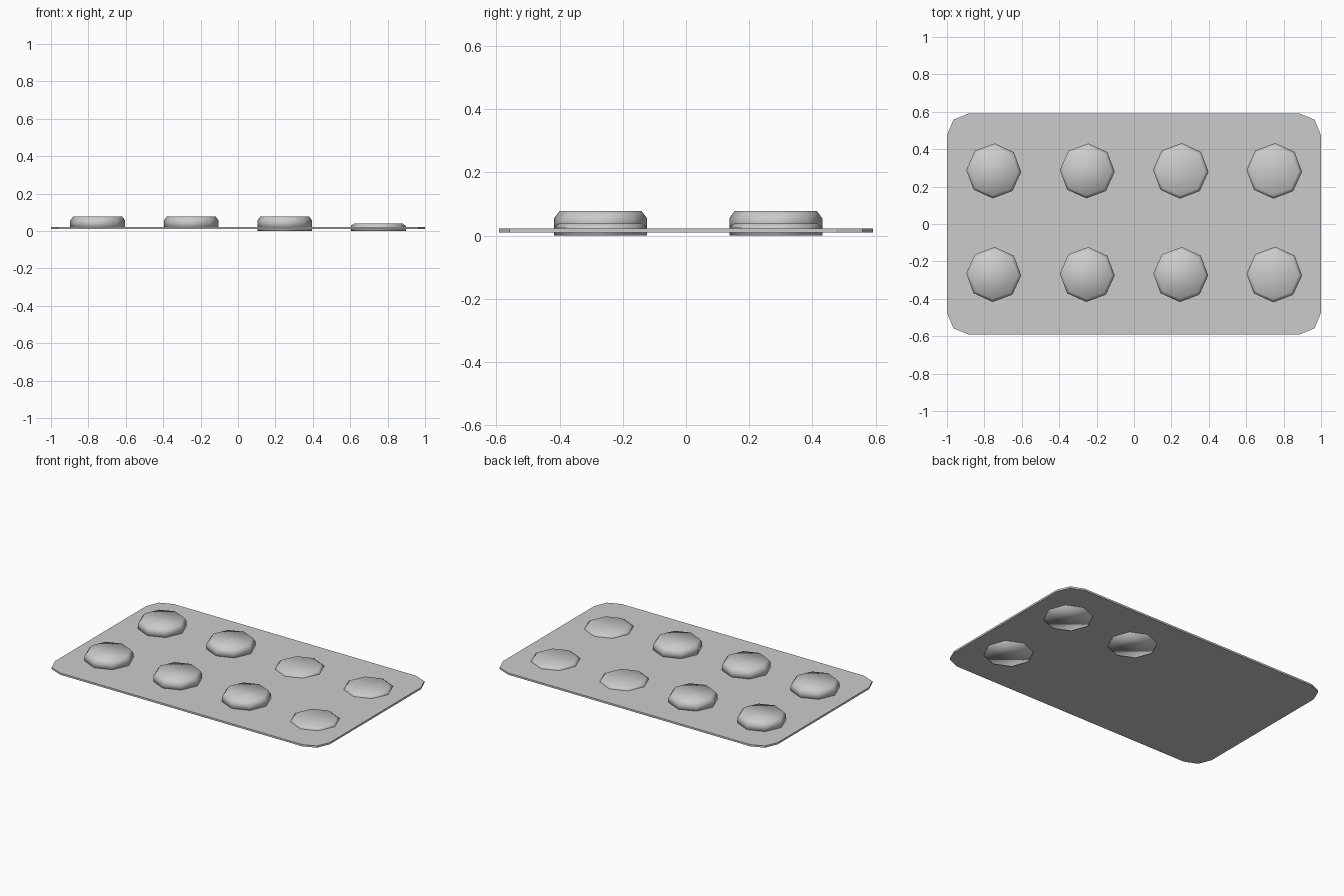
import bpy, bmesh, math

if "Cube" in bpy.data.objects:
    bpy.data.objects.remove(bpy.data.objects["Cube"])

def make_object(name, bm, smooth):
    bmesh.ops.recalc_face_normals(bm, faces=bm.faces[:])
    for f in bm.faces:
        f.smooth = smooth
    me = bpy.data.meshes.new(name)
    bm.to_mesh(me)
    bm.free()
    ob = bpy.data.objects.new(name, me)
    bpy.context.collection.objects.link(ob)
    return ob

def stack_rings(name, rings, smooth):
    """Bridge equal-length point rings and cap both ends."""
    bm = bmesh.new()
    loops = [[bm.verts.new(p) for p in ring] for ring in rings]
    n = len(loops[0])
    for a, b in zip(loops, loops[1:]):
        for i in range(n):
            j = (i + 1) % n
            bm.faces.new((a[i], a[j], b[j], b[i]))
    bm.faces.new(loops[0][::-1])
    bm.faces.new(loops[-1])
    return make_object(name, bm, smooth)

# thin backing sheet with rounded low-poly corners
HX, HY, R = 1.0, 0.592, 0.118
outline = []
for k, (sx, sy) in enumerate([(1, 1), (-1, 1), (-1, -1), (1, -1)]):
    for s in range(3):
        a = math.radians(90 * k + 45 * s)
        outline.append((sx * (HX - R) + R * math.cos(a),
                        sy * (HY - R) + R * math.sin(a)))
stack_rings("backing_sheet", [[(x, y, z) for x, y in outline] for z in (0.010, 0.022)], False)

# eight-sided blisters: full ones stand tall, pressed ones poke through the sheet
def blister(name, x, y, profile):
    turn = math.radians(-2)
    rings = [[(x + r * math.cos(turn + i * math.pi / 4),
               y + r * math.sin(turn + i * math.pi / 4), z) for i in range(8)]
             for r, z in profile]
    stack_rings(name, rings, True)

FULL = [(0.147, 0.014), (0.147, 0.055), (0.130, 0.078)]
PRESSED = [(0.147, 0.0), (0.147, 0.027), (0.130, 0.039)]
pressed_spots = {(3, 0), (2, 1), (3, 1)}
for row, y in enumerate((-0.27, 0.284)):
    for col in range(4):
        used = (col, row) in pressed_spots
        blister(f"{'pressed' if used else 'full'}_blister_{row}_{col}",
                -0.75 + 0.5 * col, y, PRESSED if used else FULL)
